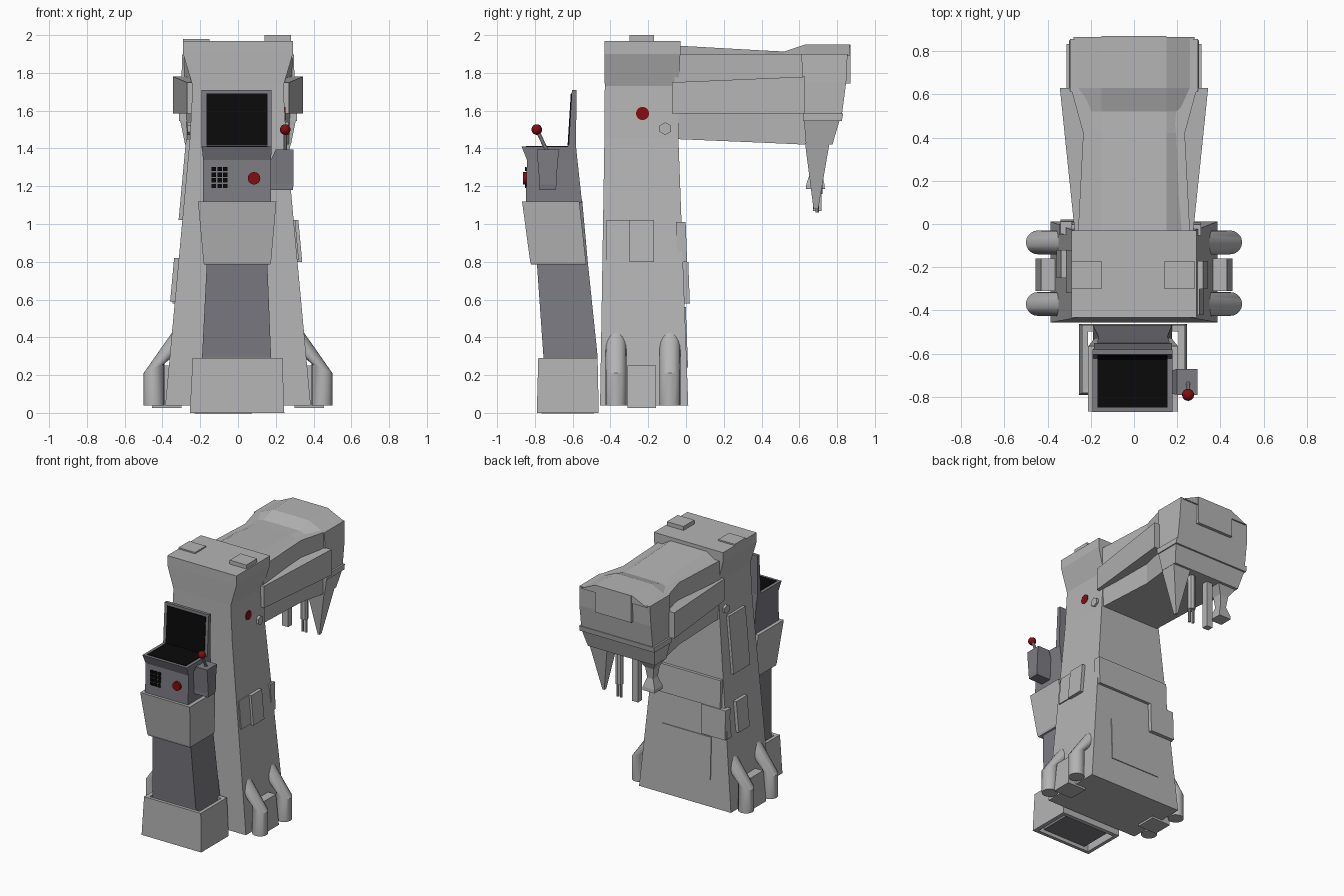
import bpy, bmesh, math
from mathutils import Vector

if "Cube" in bpy.data.objects:
    bpy.data.objects.remove(bpy.data.objects["Cube"])


def material(name, r, g, b):
    m = bpy.data.materials.new(name)
    m.diffuse_color = (r, g, b, 1)
    m.use_nodes = True
    m.node_tree.nodes["Principled BSDF"].inputs["Base Color"].default_value = m.diffuse_color
    return m


LIGHT = material("light grey", 0.46, 0.46, 0.46)
DARK = material("slate grey", 0.20, 0.20, 0.225)
BLACK = material("black", 0.003, 0.003, 0.003)
RED = material("red", 0.22, 0.004, 0.006)


def rings(name, loops, mat, caps=True):
    """Skin a list of equal-length point loops into a solid."""
    bm = bmesh.new()
    vs = [[bm.verts.new(p) for p in loop] for loop in loops]
    n = len(vs[0])
    for a, b in zip(vs, vs[1:]):
        for i in range(n):
            bm.faces.new((a[i], a[(i + 1) % n], b[(i + 1) % n], b[i]))
    if caps:
        bm.faces.new(vs[0][::-1])
        bm.faces.new(vs[-1])
    bmesh.ops.recalc_face_normals(bm, faces=bm.faces)
    me = bpy.data.meshes.new(name)
    bm.to_mesh(me)
    bm.free()
    me.materials.append(mat)
    ob = bpy.data.objects.new(name, me)
    bpy.context.collection.objects.link(ob)
    return ob


def stack(name, mat, *secs, caps=True):
    """Rectangular sections (z, x0, x1, y0, y1) from bottom to top."""
    return rings(name, [[(a, c, z), (b, c, z), (b, d, z), (a, d, z)]
                        for z, a, b, c, d in secs], mat, caps)


def box(name, mat, x0, x1, y0, y1, z0, z1):
    return stack(name, mat, (z0, x0, x1, y0, y1), (z1, x0, x1, y0, y1))


def along(name, mat, *secs):
    """Symmetric sections (y, bottom half width, top half width, z0, z1)."""
    return rings(name, [[(-b, y, z0), (b, y, z0), (t, y, z1), (-t, y, z1)]
                        for y, b, t, z0, z1 in secs], mat)


def profile(name, mat, pts, x0, x1):
    return rings(name, [[(x, y, z) for y, z in pts] for x in (x0, x1)], mat)


def rod(name, mat, p, q, r, n=16):
    p, q = Vector(p), Vector(q)
    bpy.ops.mesh.primitive_cylinder_add(vertices=n, radius=r, depth=(q - p).length,
                                        location=(p + q) / 2)
    ob = bpy.context.object
    ob.name = name
    ob.rotation_euler = (q - p).to_track_quat('Z', 'Y').to_euler()
    ob.data.materials.append(mat)
    if n > 8:
        bpy.ops.object.shade_smooth_by_angle(angle=math.radians(35))
    return ob


# --- main column, flaring at the shoulder
stack("column", LIGHT, (0.04, -.385, .385, -.455, .012), (1.45, -.255, .255, -.432, -.04),
      (1.73, -.24, .24, -.43, -.04), (1.9, -.29, .29, -.432, -.03), (1.97, -.29, .29, -.432, -.03))
box("shoulder_block_left", LIGHT, -.29, -.15, -.3, -.17, 1.9, 1.98)
box("shoulder_block_right", LIGHT, .14, .28, -.3, -.17, 1.9, 2.0)


def half(z):
    return .385 - .0922 * (z - .04)


def back(z):
    return .012 - .0369 * (z - .04)


# --- armour plates lying on the tapered column
def side_plate(name, s, y0, y1, z0, z1, t=.025):
    stack(name, LIGHT, *[(z, *sorted((s * (half(z) - .03), s * (half(z) + t))), y0, y1)
                         for z in (z0, z1)])


def back_plate(name, x0, x1, z0, z1, t=.015):
    stack(name, LIGHT, *[(z, x0, x1, back(z) - .03, back(z) + t) for z in (z0, z1)])


side_plate("right_side_plate", 1, -.30, -.17, .80, 1.02)
side_plate("right_front_plate", 1, -.42, -.30, .81, 1.02, .008)
side_plate("left_tall_plate", -1, -.32, -.12, 1.02, 1.45, .02)
side_plate("left_side_plate", -1, -.25, -.12, .59, .82)
side_plate("left_corner_plate", -1, -.05, .0, .58, .80, .012)
back_plate("back_band", -.29, .31, .80, 1.01, .022)
back_plate("back_corner_plate", -.34, -.14, .58, .80, .028)
back_plate("back_lower_panel", -.21, .2, .24, .56, .006)

# --- side pipes and foot blocks
for s, side in ((1, "right"), (-1, "left")):
    for y, where in ((-.37, "front"), (-.085, "rear")):
        cross = []
        # mitred tube: level ring, mitre ring at the elbow, ring inside the column
        for cx, cz, slope in ((.445, .04, 0), (.445, .235, -.45), (.27, .435, -.45)):
            cross.append([(s * (cx + .055 * math.cos(a)), y + .055 * math.sin(a),
                           cz + slope * -.055 * math.cos(a) * (-1 if cx > .4 else 1))
                          for a in [i * math.tau / 20 for i in range(20)]])
        pipe = rings(f"{side}_{where}_pipe", cross, LIGHT)
        bpy.context.view_layer.objects.active = pipe
        bpy.ops.object.select_all(action='DESELECT')
        pipe.select_set(True)
        bpy.ops.object.shade_smooth_by_angle(angle=math.radians(30))
    stack(f"{side}_foot_block", LIGHT, *[(z, *sorted((s * .3, s * x)), -.31, -.16)
                                         for z, x in ((.025, .455), (.25, .43))])
    # --- long side panel on the arm, spreading toward the head
    loops = [[(s * a, y, z0), (s * b, y, z0), (s * b, y, z1), (s * a, y, z1)]
             for y, a, b, z0, z1 in ((-.075, .2, .27, 1.585, 1.75), (.63, .24, .343, 1.585, 1.78))]
    rings(f"{side}_arm_panel", loops, LIGHT)
    loops = [[(s * .2, y, z - .03), (s * x, y, z - .03), (s * x, y, z), (s * .2, y, z)]
             for y, x, z in ((-.075, .262, 1.745), (.6, .325, 1.745))]
    rod(f"{side}_hex_bolt", LIGHT, (s * .2, -.11, 1.505), (s * .268, -.11, 1.505), .034, 6)
rod("side_button", RED, (.2, -.23, 1.585), (.252, -.23, 1.585), .035)

# --- arm, spine and head
along("arm", LIGHT, (-.06, .24, .26, 1.45, 1.9), (.42, .235, .235, 1.43, 1.9),
      (.64, .27, .295, 1.42, 1.9))
along("arm_spine", LIGHT, (-.06, .24, .15, 1.89, 1.945), (.42, .22, .15, 1.89, 1.918),
      (.52, .23, .15, 1.89, 1.913), (.63, .28, .15, 1.89, 1.95), (.865, .28, .15, 1.89, 1.95))
stack("head", LIGHT, (1.575, -.3, .3, .62, .825), (1.75, -.3, .3, .62, .848),
      (1.9, -.295, .295, .61, .855))
box("head_rear_plate", LIGHT, -.15, .15, .8, .87, 1.745, 1.95)
stack("head_jaw", LIGHT, (1.42, -.28, .28, .635, .775), (1.545, -.305, .305, .625, .812),
      (1.545, -.313, .313, .62, .825), (1.585, -.313, .313, .62, .832))

# --- hanging tools
stack("pointed_claw", LIGHT, (1.08, .195, .21, .675, .7), (1.43, .13, .28, .63, .76))
rod("thin_tool", LIGHT, (.07, .695, 1.16), (.07, .695, 1.44), .028, 8)
for dx in (-.014, .014):
    rod("thin_tool_tip", LIGHT, (.07 + dx, .695, 1.06), (.07 + dx, .695, 1.2), .01, 8)
box("square_tool", LIGHT, -.1, -.05, .672, .718, 1.07, 1.44)
stack("footed_claw", LIGHT, (1.185, -.25, -.15, .635, .735), (1.21, -.25, -.15, .637, .733),
      (1.28, -.225, -.175, .66, .715), (1.36, -.235, -.165, .65, .725), (1.43, -.28, -.12, .635, .76))

# --- console pedestal
skirt = stack("pedestal_base", LIGHT, (0, -.255, .245, -.79, -.462),
              (.29, -.24, .235, -.782, -.468), caps=False)
sol = skirt.modifiers.new("wall", 'SOLIDIFY')
sol.thickness = .04
sol.offset = -1
stack("pedestal_post", DARK, (.02, -.19, .175, -.755, -.465), (.3, -.19, .175, -.755, -.468),
      (.8, -.165, .155, -.79, -.52), (1.13, -.17, .165, -.82, -.55))
stack("pedestal_collar", LIGHT, (.785, -.18, .17, -.82, -.528), (.8, -.183, .175, -.825, -.53),
      (1.12, -.212, .203, -.868, -.565))

# --- console with flared tray
stack("console", DARK, (1.11, -.185, .175, -.848, -.55), (1.34, -.185, .175, -.842, -.575),
      (1.41, -.192, .178, -.87, -.582))
box("console_tray", BLACK, -.168, .155, -.848, -.625, 1.405, 1.414)
stack("screen_frame", DARK, (1.4, -.192, .178, -.622, -.582), (1.71, -.192, .178, -.604, -.58))
rings("screen", [[(x, y0 + d, z) for x, y0, z in ((-.168, -.627, 1.415), (.155, -.627, 1.415),
                  (.155, -.610, 1.69), (-.168, -.610, 1.69))] for d in (0, .008)], BLACK)
for i in range(3):
    for j in range(4):
        x, z = -.139 + i * .03, 1.19 + j * .03
        box("keypad_key", BLACK, x, x + .023, -.853, -.844, z, z + .023)
rod("front_button", RED, (.085, -.83, 1.242), (.085, -.862, 1.242), .033)

# --- joystick on its side box
stack("joystick_box", DARK, (1.18, .17, .29, -.775, -.69), (1.21, .17, .294, -.775, -.685),
      (1.33, .17, .294, -.785, -.68), (1.395, .2, .294, -.79, -.67))
rod("joystick_stick", LIGHT, (.25, -.735, 1.385), (.25, -.79, 1.5), .01, 10)
bpy.ops.mesh.primitive_uv_sphere_add(segments=16, ring_count=10, radius=.028,
                                     location=(.25, -.79, 1.5))
ball = bpy.context.object
ball.name = "joystick_ball"
ball.data.materials.append(RED)
bpy.ops.object.shade_smooth()
